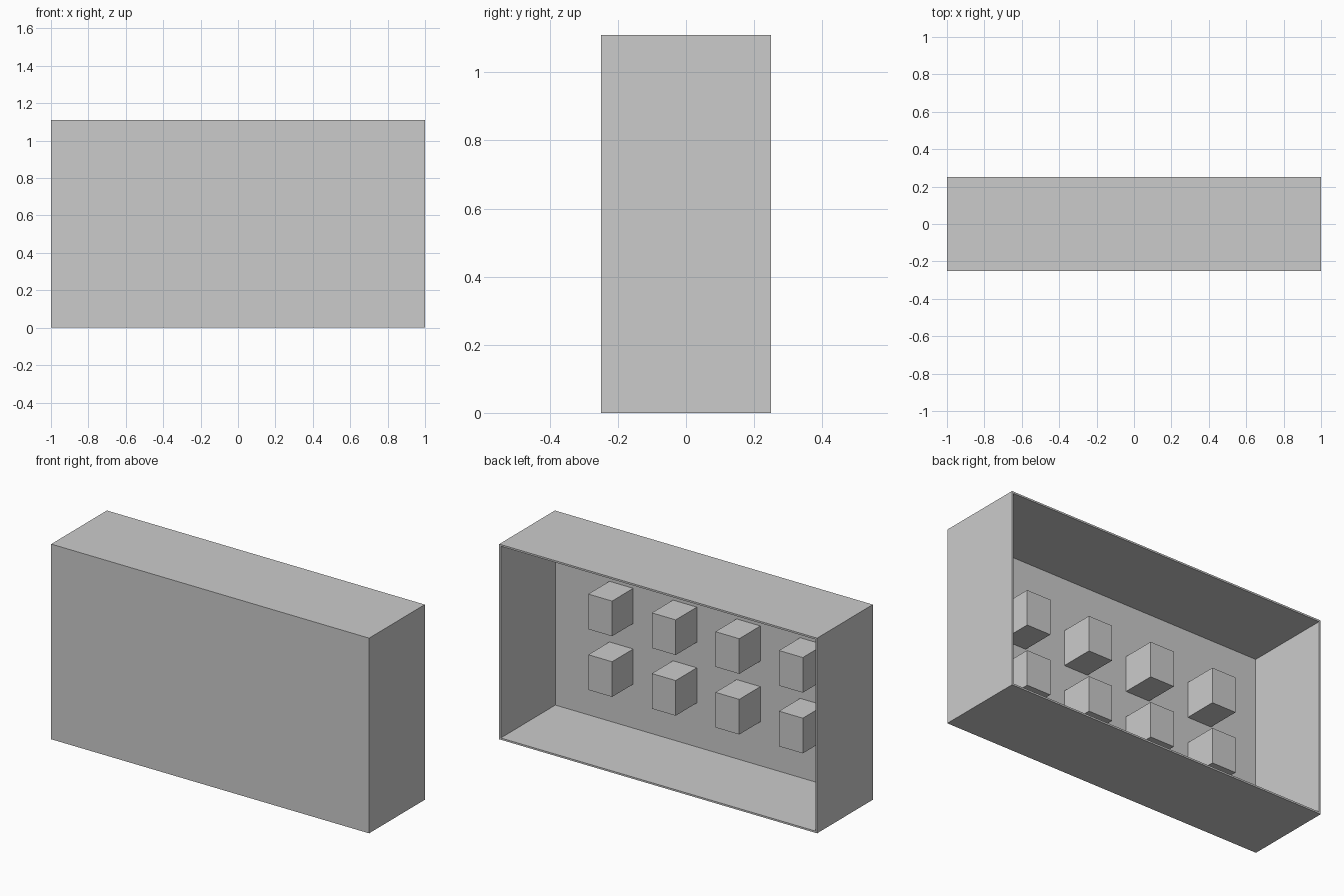
import bpy, bmesh
from mathutils import Vector

if "Cube" in bpy.data.objects:
    bpy.data.objects.remove(bpy.data.objects["Cube"])

WALL = 0.01


def box_bmesh(x0, x1, y0, y1, z0, z1):
    bm = bmesh.new()
    bmesh.ops.create_cube(bm, size=1)
    bmesh.ops.scale(bm, vec=(x1 - x0, y1 - y0, z1 - z0), verts=bm.verts)
    bmesh.ops.translate(bm, vec=((x0 + x1) / 2, (y0 + y1) / 2, (z0 + z1) / 2), verts=bm.verts)
    return bm


def to_object(bm, name):
    bm.normal_update()
    mesh = bpy.data.meshes.new(name)
    bm.to_mesh(mesh)
    bm.free()
    obj = bpy.data.objects.new(name, mesh)
    bpy.context.collection.objects.link(obj)
    return obj


# Thin-walled case, open at the back: inset the back face and push it inwards
bm = box_bmesh(-1, 1, -0.25, 0.25, 0, 1.11)
bm.normal_update()
back = max(bm.faces, key=lambda f: f.normal.y)
bmesh.ops.inset_region(bm, faces=[back], thickness=WALL, use_even_offset=True)
ext = bmesh.ops.extrude_discrete_faces(bm, faces=[back])
bmesh.ops.translate(bm, vec=Vector((0, -(0.5 - WALL), 0)), verts=ext["faces"][0].verts)
to_object(bm, "case")

# Two rows of four blocks on the inside of the front panel
for row, z in enumerate((0.26, 0.605)):
    for col in range(4):
        x = -0.70 + 0.4 * col
        bm = box_bmesh(x, x + 0.15, -0.25 + WALL, -0.05, z, z + 0.2)
        to_object(bm, f"block_{row + 1}_{col + 1}")
